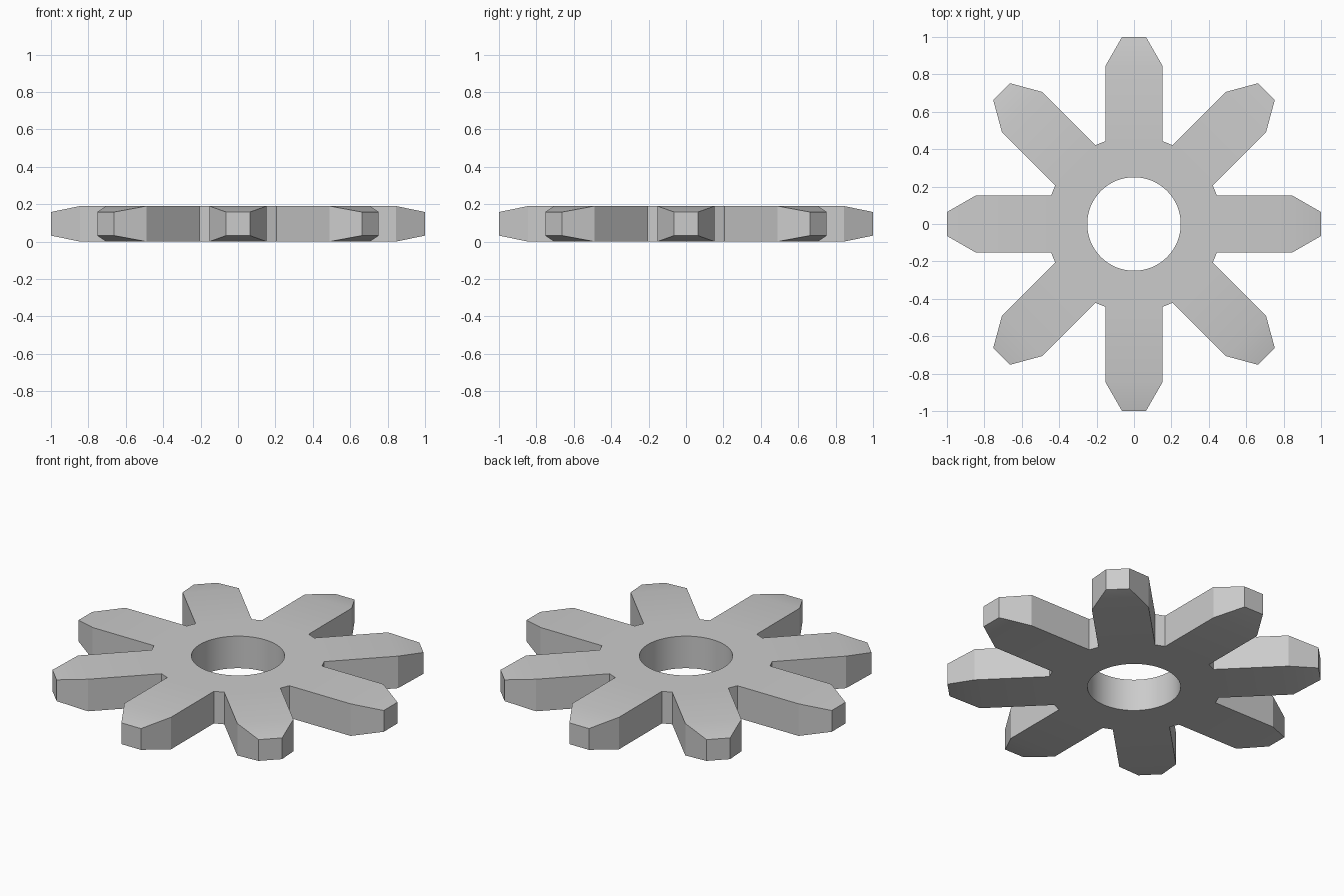
import bpy
import bmesh
import math
from mathutils import Matrix

cube = bpy.data.objects.get("Cube")
if cube:
    bpy.data.objects.remove(cube)

TEETH = 8
HEIGHT = 0.19
HOLE_RADIUS = 0.25
ARC_STEPS = 8
HALF_SECTOR = math.pi / TEETH

# Plain grey metal
grey = bpy.data.materials.new("plain grey")
grey.use_nodes = True
colour = (0.6, 0.6, 0.6, 1)
grey.diffuse_color = colour
grey.node_tree.nodes["Principled BSDF"].inputs["Base Color"].default_value = colour


def polar(radius, angle):
    return radius * math.cos(angle), radius * math.sin(angle)


# One sector's outline, with its tooth pointing along +x
arc = [polar(HOLE_RADIUS, HALF_SECTOR * (1 - 2 * i / ARC_STEPS))
       for i in range(ARC_STEPS + 1)]
base, shoulder, tip = (0.443, 0.153), (0.845, 0.153), (1.0, 0.064)
notch = polar(0.468, HALF_SECTOR)
right = [(x, -y) for x, y in (notch, base, shoulder)]
left = [shoulder, base, notch]
tip_inset = 0.032

bm = bmesh.new()


def add_sector(turn):
    def ring(points, z):
        return [bm.verts.new(turn @ Matrix.Translation((x, y, z)).translation)
                for x, y in points]

    layers = []
    for z, inset in ((0, tip_inset), (HEIGHT, -tip_inset)):
        inner = ring(arc, z)
        outer = ring(right, z)
        end = ring([(tip[0], -tip[1]), tip], z + inset)
        outer2 = ring(left, z)
        # Flat web and sloped tooth end
        bm.faces.new(inner + outer + outer2)
        bm.faces.new([outer[-1], end[0], end[1], outer2[0]])
        layers.append((inner, outer + end + outer2))
    # Bore wall and tooth flanks
    for low, high in zip(*layers):
        for i in range(len(low) - 1):
            bm.faces.new([low[i], low[i + 1], high[i + 1], high[i]])


for k in range(TEETH):
    add_sector(Matrix.Rotation(k * 2 * HALF_SECTOR, 4, "Z"))

bmesh.ops.remove_doubles(bm, verts=bm.verts, dist=0.0005)
bmesh.ops.recalc_face_normals(bm, faces=bm.faces)

mesh = bpy.data.meshes.new("gear_wheel")
bm.to_mesh(mesh)
bm.free()
mesh.materials.append(grey)
gear = bpy.data.objects.new("gear_wheel", mesh)
bpy.context.collection.objects.link(gear)

# Smooth bore, crisp flanks
bpy.ops.object.select_all(action="DESELECT")
gear.select_set(True)
bpy.context.view_layer.objects.active = gear
bpy.ops.object.shade_smooth_by_angle(angle=math.radians(25))
